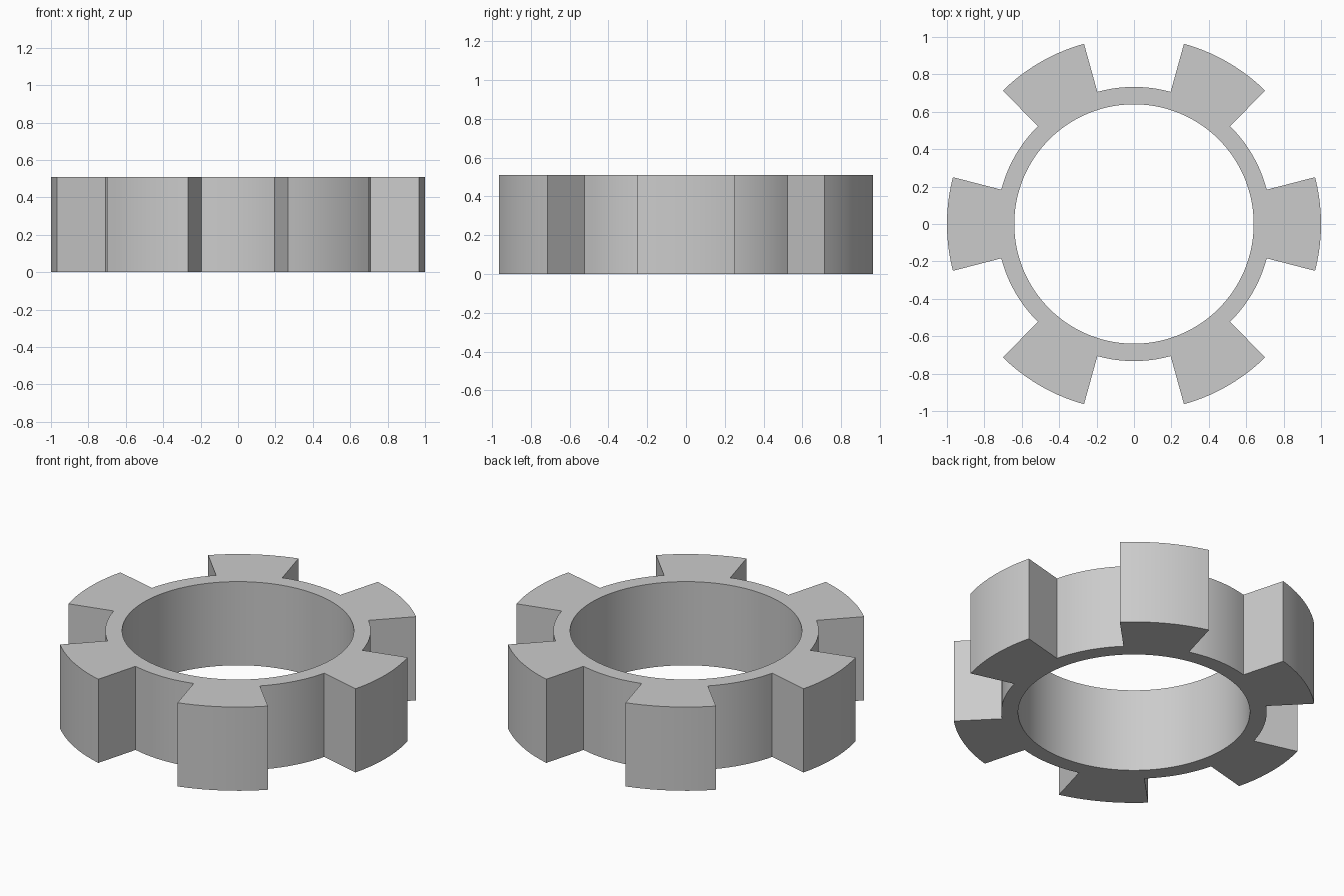
import bpy, bmesh
from math import cos, sin, radians

TEETH = 6
HEIGHT = 0.51
BORE, ROOT, TIP = 0.64, 0.733, 1.0
HALF_TOOTH = 14.5      # half the angle of one tooth, in degrees
STEPS = 10             # segments per tooth and per gap

cube = bpy.data.objects.get("Cube")
if cube:
    bpy.data.objects.remove(cube, do_unlink=True)

# Plain grey
grey = bpy.data.materials.new("plain_grey")
grey.use_nodes = True
colour = (0.6, 0.6, 0.6, 1)
grey.diffuse_color = colour
grey.node_tree.nodes["Principled BSDF"].inputs["Base Color"].default_value = colour

bm = bmesh.new()


def sector(r0, r1, a0, a1):
    """Flat arc strip between two radii and two angles."""
    rows = []
    for i in range(STEPS + 1):
        a = radians(a0 + (a1 - a0) * i / STEPS)
        rows.append([bm.verts.new((r * cos(a), r * sin(a), 0)) for r in (r0, r1)])
    for (p, q), (s, t) in zip(rows, rows[1:]):
        bm.faces.new((p, q, t, s))


# Plan outline: a continuous ring with teeth on the outside
pitch = 360 / TEETH
for k in range(TEETH):
    start, end = k * pitch - HALF_TOOTH, k * pitch + HALF_TOOTH
    sector(BORE, ROOT, start, end)
    sector(ROOT, TIP, start, end)
    sector(BORE, ROOT, end, start + pitch)
bmesh.ops.remove_doubles(bm, verts=bm.verts, dist=1e-4)

# Raise the plan into a solid, keeping the base face
raised = bmesh.ops.extrude_face_region(bm, geom=bm.faces[:], use_keep_orig=True)
top = [g for g in raised["geom"] if isinstance(g, bmesh.types.BMVert)]
bmesh.ops.translate(bm, verts=top, vec=(0, 0, HEIGHT))
bmesh.ops.recalc_face_normals(bm, faces=bm.faces)

mesh = bpy.data.meshes.new("toothed_ring")
bm.to_mesh(mesh)
bm.free()
mesh.materials.append(grey)
ring = bpy.data.objects.new("toothed_ring", mesh)
bpy.context.collection.objects.link(ring)

# Smooth the curved walls, keep the tooth edges sharp
bpy.ops.object.select_all(action="DESELECT")
ring.select_set(True)
bpy.context.view_layer.objects.active = ring
bpy.ops.object.shade_smooth_by_angle(angle=radians(25))
